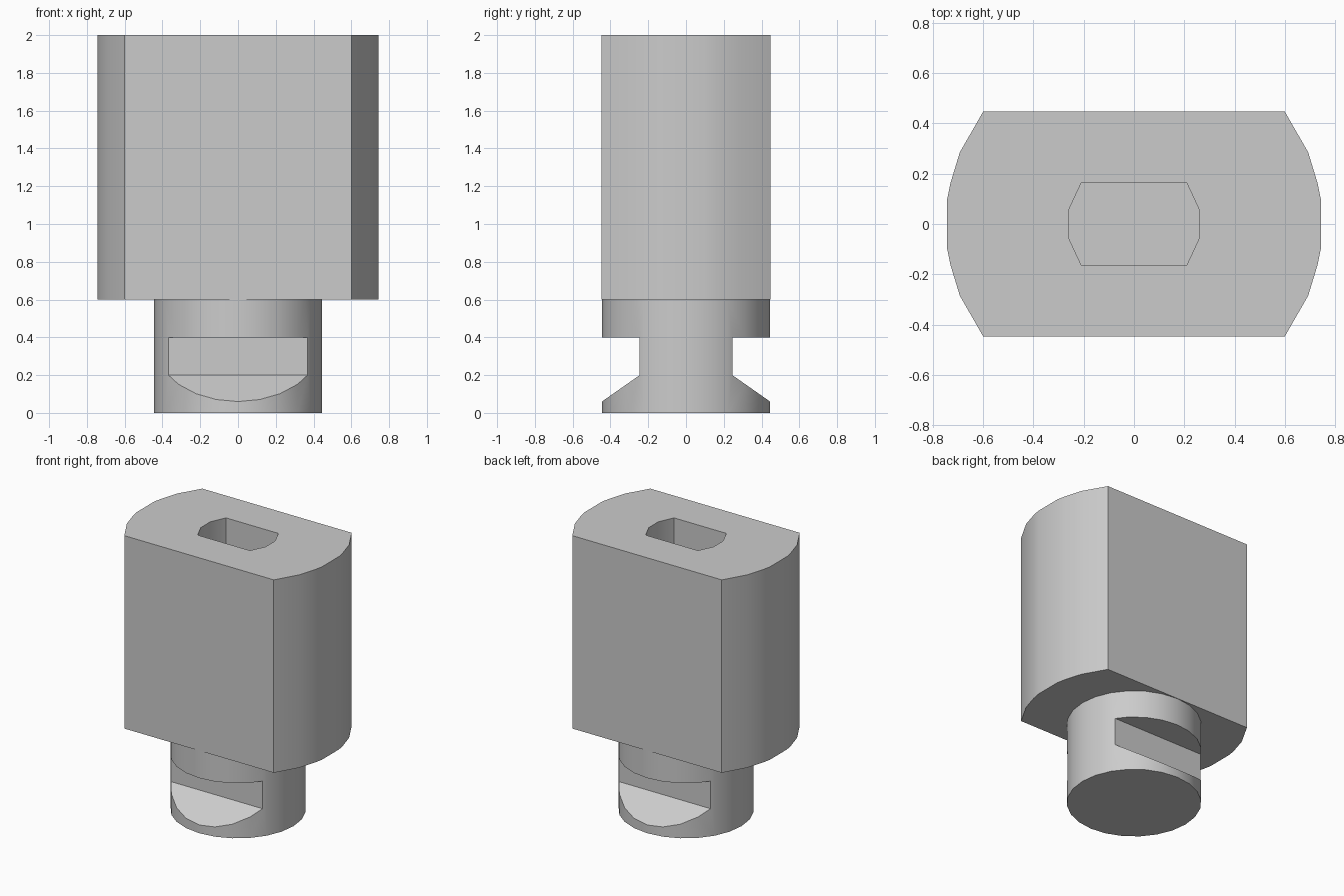
import bpy
import bmesh
import math
from mathutils import Vector

cube = bpy.data.objects.get("Cube")
if cube:
    bpy.data.objects.remove(cube, do_unlink=True)

grey = bpy.data.materials.new("plain grey")
grey.use_nodes = True
colour = (0.6, 0.6, 0.6, 1)
grey.diffuse_color = colour
grey.node_tree.nodes["Principled BSDF"].inputs["Base Color"].default_value = colour


def prism(name, points, offset):
    """Extrude a closed outline along an offset."""
    bm = bmesh.new()
    face = bm.faces.new([bm.verts.new(p) for p in points])
    top = bmesh.ops.extrude_face_region(bm, geom=[face])["geom"]
    moved = [v for v in top if isinstance(v, bmesh.types.BMVert)]
    bmesh.ops.translate(bm, verts=moved, vec=Vector(offset))
    bmesh.ops.recalc_face_normals(bm, faces=bm.faces)
    mesh = bpy.data.meshes.new(name)
    bm.to_mesh(mesh)
    bm.free()
    mesh.materials.append(grey)
    obj = bpy.data.objects.new(name, mesh)
    bpy.context.collection.objects.link(obj)
    return obj


def mirrored(quarter, z):
    """Mirror a quarter outline, running from the flat to the side, in x and y."""
    half = quarter + [(x, -y) for x, y in reversed(quarter)]
    return [(x, y, z) for x, y in half + [(-x, -y) for x, y in half]]


def boolean(target, tool, operation):
    mod = target.modifiers.new(tool.name, "BOOLEAN")
    mod.operation = operation
    mod.solver = "EXACT"
    mod.object = tool
    bpy.context.view_layer.objects.active = target
    bpy.ops.object.modifier_apply(modifier=mod.name)
    bpy.data.objects.remove(tool, do_unlink=True)


# Block with flat front and back and rounded ends
block = prism("block", mirrored(
    [(0.6, 0.447), (0.693, 0.285), (0.73, 0.163), (0.743, 0.1)], 0.6), (0, 0, 1.4))

# Round peg under the block, with a sloped notch at front and back
ring = [math.tau * i / 24 for i in range(24)]
peg = prism("peg", [(0.445 * math.cos(a), 0.445 * math.sin(a), 0) for a in ring], (0, 0, 0.7))
for side in (-1, 1):
    profile = [(0.245, 0.4), (0.245, 0.2), (0.6, -0.0485), (0.6, 0.4)]
    notch = prism("notch", [(-0.6, side * y, z) for y, z in profile], (1.2, 0, 0))
    boolean(peg, notch, "DIFFERENCE")
boolean(block, peg, "UNION")

# Socket in the top
socket = prism("socket", mirrored([(0.21, 0.163), (0.26, 0.055)], 1.0), (0, 0, 1.2))
boolean(block, socket, "DIFFERENCE")

block.name = "block_with_peg"
bpy.ops.object.select_all(action="DESELECT")
block.select_set(True)
bpy.context.view_layer.objects.active = block
bpy.ops.object.shade_smooth_by_angle(angle=math.radians(28))
